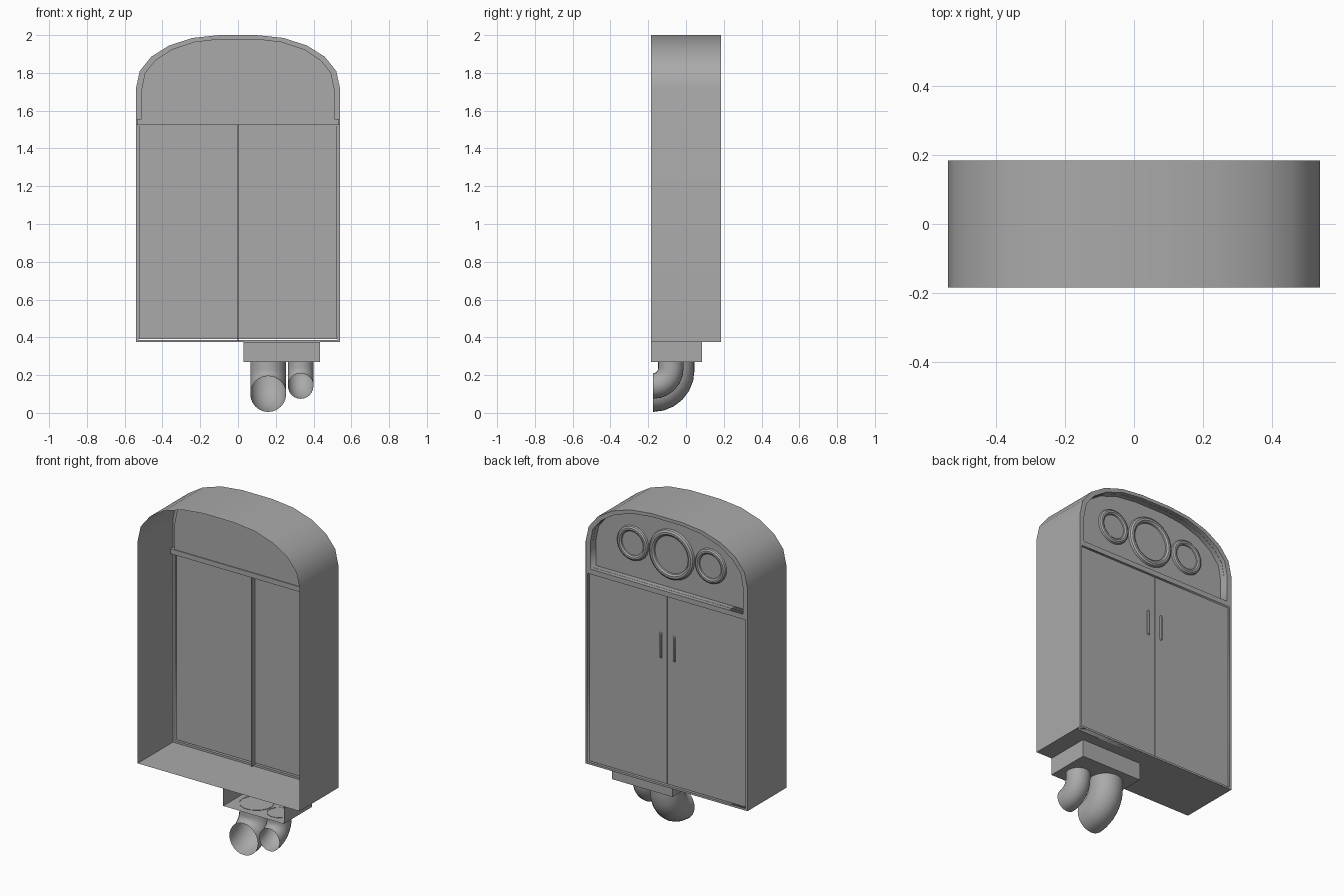
import bpy, bmesh, math
from mathutils import Vector

old = bpy.data.objects.get("Cube")
if old:
    bpy.data.objects.remove(old, do_unlink=True)

grey = bpy.data.materials.new("plain grey")
grey.use_nodes = True
grey.diffuse_color = (0.4, 0.4, 0.4, 1)
grey.node_tree.nodes["Principled BSDF"].inputs["Base Color"].default_value = (0.4, 0.4, 0.4, 1)

FRONT, BACK, BASE = -0.185, 0.185, 0.375


def finish(obj, smooth=True):
    obj.data.materials.clear()
    obj.data.materials.append(grey)
    bpy.ops.object.select_all(action='DESELECT')
    obj.select_set(True)
    bpy.context.view_layer.objects.active = obj
    if obj.type == 'CURVE':
        bpy.ops.object.convert(target='MESH')
        obj = bpy.context.object
    if smooth:
        bpy.ops.object.shade_smooth_by_angle(angle=math.radians(35))
    return obj


def from_bmesh(name, bm, smooth=True):
    mesh = bpy.data.meshes.new(name)
    bm.to_mesh(mesh)
    bm.free()
    obj = bpy.data.objects.new(name, mesh)
    bpy.context.collection.objects.link(obj)
    return finish(obj, smooth)


def box(name, lo, hi, open_front=False):
    bm = bmesh.new()
    bmesh.ops.create_cube(bm, size=1)
    lo, hi = Vector(lo), Vector(hi)
    for v in bm.verts:
        v.co = (lo + hi) / 2 + v.co * (hi - lo)
    if open_front:
        bm.faces.ensure_lookup_table()
        bmesh.ops.delete(bm, geom=[f for f in bm.faces if f.normal.y < -0.5], context='FACES')
    return from_bmesh(name, bm, False)


def outline(half, bottom):
    # Mirrored arch outline, counter-clockwise from the lower right
    right = [(half[0][0], bottom)] + half
    return right + [(-x, z) for x, z in reversed(right)]


def plate(name, loops, y0, y1):
    # Filled flat shape in the x-z plane; later loops are holes
    cu = bpy.data.curves.new(name, 'CURVE')
    cu.dimensions = '2D'
    cu.fill_mode = 'BOTH'
    cu.extrude = (y1 - y0) / 2
    for loop in loops:
        sp = cu.splines.new('POLY')
        sp.points.add(len(loop) - 1)
        for p, (x, z) in zip(sp.points, loop):
            p.co = (x, z, 0, 1)
        sp.use_cyclic_u = True
    obj = bpy.data.objects.new(name, cu)
    obj.rotation_euler.x = math.pi / 2
    obj.location.y = (y0 + y1) / 2
    bpy.context.collection.objects.link(obj)
    return finish(obj, False)


arch = [(0.54, 1.72), (0.52, 1.81), (0.46, 1.885), (0.365, 1.945), (0.24, 1.985), (0.1, 2.0)]
inner = [(0.51, 1.715), (0.493, 1.8), (0.438, 1.867), (0.35, 1.925), (0.23, 1.965), (0.1, 1.98)]
outer_loop = outline(arch, BASE)
window_loop = outline(inner, 1.555)
door_loop = outline([(0.527, 1.525)], BASE + 0.012)

# Cabinet shell, open at the front
bm = bmesh.new()
rings = [[bm.verts.new((x, y, z)) for x, z in outer_loop] for y in (FRONT, BACK)]
n = len(outer_loop)
for i in range(n):
    j = (i + 1) % n
    bm.faces.new((rings[0][i], rings[0][j], rings[1][j], rings[1][i]))
bmesh.ops.recalc_face_normals(bm, faces=bm.faces)
from_bmesh("cabinet_shell", bm)

# Back frame, recessed dial panel and inner rail
plate("back_frame", [outer_loop, window_loop, door_loop], 0.15, BACK - 0.0005)
plate("dial_panel", [window_loop], 0.125, 0.13)
plate("dial_recess_rim", [window_loop, [(x * 0.998, z + (0.001 if z < 1.6 else -0.001)) for x, z in window_loop]],
      0.125, 0.16)
box("inner_rail", (-0.535, 0.12, 1.525), (0.535, 0.18, 1.555))

# Doors, centre strip and rounded handles
box("centre_strip", (-0.003, 0.13, BASE + 0.005), (0.003, 0.17, 1.525))
for side, s in (("left", 1), ("right", -1)):
    xs = sorted((s * 0.003, s * 0.523))
    box(side + "_door", (xs[0], 0.16, BASE + 0.016), (xs[1], 0.175, 1.521))
    handle = bpy.data.curves.new(side + "_handle", 'CURVE')
    handle.dimensions = '3D'
    handle.bevel_depth = 0.009
    handle.bevel_resolution = 2
    sp = handle.splines.new('POLY')
    path = [(0.172, 1.145), (0.18, 1.15), (0.18, 1.285), (0.172, 1.29)]
    sp.points.add(len(path) - 1)
    for p, (y, z) in zip(sp.points, path):
        p.co = (s * 0.045, y - 0.004, z, 1)
    obj = bpy.data.objects.new(side + "_handle", handle)
    bpy.context.collection.objects.link(obj)
    finish(obj)

# Dials: a round rim around a flat face
for name, x, radius, tube in (("left", 0.26, 0.087, 0.017), ("centre", 0, 0.13, 0.02), ("right", -0.26, 0.087, 0.017)):
    place = dict(location=(x, 0.132, 1.76), rotation=(math.pi / 2, 0, 0))
    bpy.ops.mesh.primitive_torus_add(major_radius=radius, minor_radius=tube,
                                     major_segments=32, minor_segments=10, **place)
    rim = bpy.context.object
    rim.name = name + "_dial_rim"
    # Keep only the half in front of the panel
    bm = bmesh.new()
    bm.from_mesh(rim.data)
    bmesh.ops.bisect_plane(bm, geom=bm.verts[:] + bm.edges[:] + bm.faces[:], plane_co=(0, 0, 0),
                           plane_no=(0, 0, 1), clear_outer=True)
    bm.to_mesh(rim.data)
    bm.free()
    finish(rim)
    bpy.ops.mesh.primitive_cylinder_add(vertices=32, radius=radius, depth=0.008, **place)
    bpy.context.object.name = name + "_dial_face"
    finish(bpy.context.object)

# Pipe mount and the two open elbows
box("pipe_mount", (0.03, -0.184, 0.27), (0.435, 0.085, BASE - 0.001), open_front=True)
for name, x, r, y, z in (("large", 0.16, 0.095, -0.05, 0.1), ("small", 0.332, 0.0675, -0.08, 0.142)):
    bend = y + 0.175
    path = [(y, 0.272)]
    for i in range(7):
        a = math.pi / 2 * i / 6
        path.append((y - bend + bend * math.cos(a), z + bend - bend * math.sin(a)))
    bm = bmesh.new()
    prev = None
    for i, (py, pz) in enumerate(path):
        a = math.pi / 2 * max(i - 1, 0) / 6
        ring = []
        for k in range(24):
            t = math.tau * k / 24
            off = r * math.sin(t)
            ring.append(bm.verts.new((x + r * math.cos(t), py + off * math.cos(a), pz - off * math.sin(a))))
        if prev:
            for k in range(24):
                m = (k + 1) % 24
                bm.faces.new((prev[k], prev[m], ring[m], ring[k]))
        prev = ring
    bmesh.ops.recalc_face_normals(bm, faces=bm.faces)
    from_bmesh(name + "_pipe", bm)
